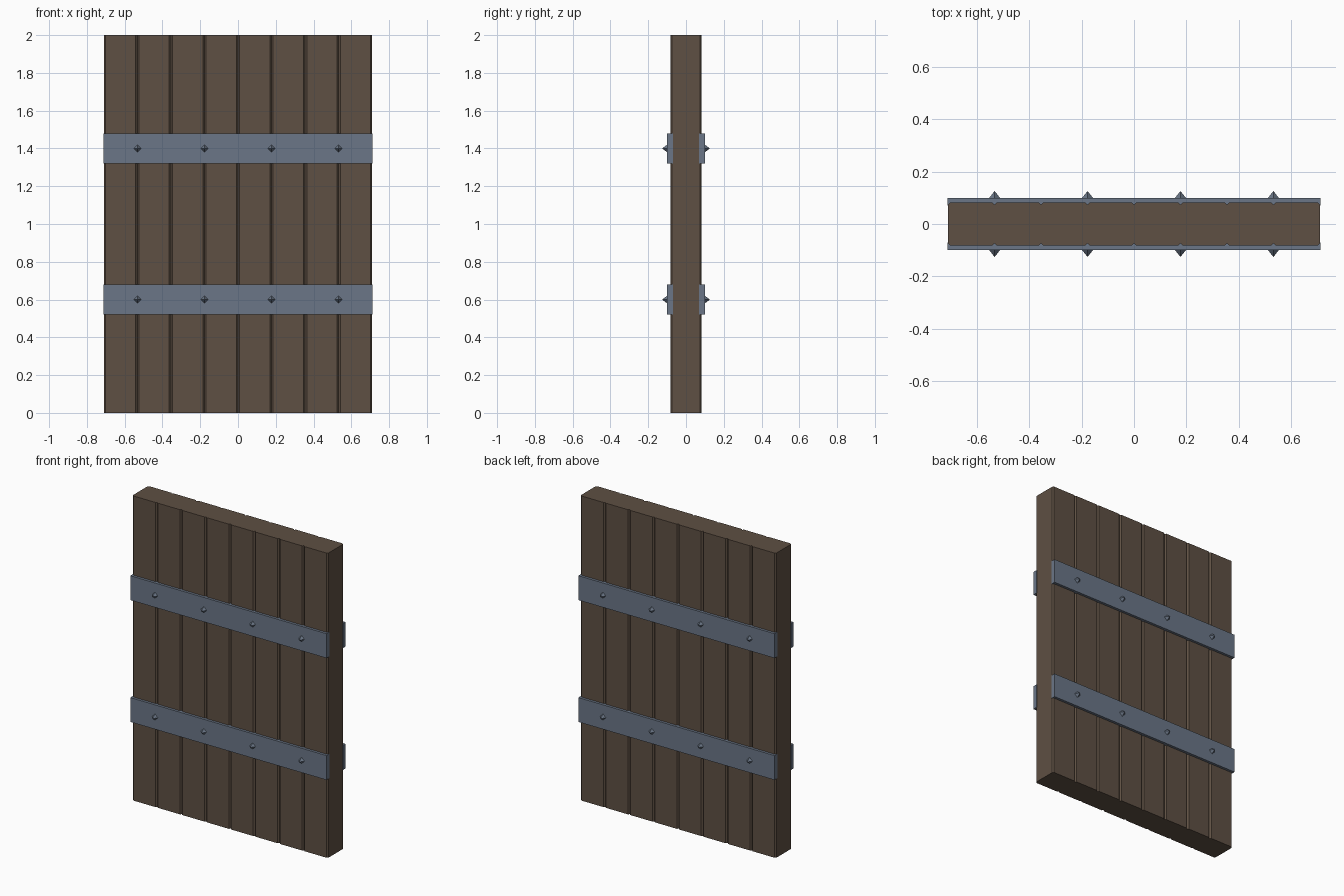
import bpy, bmesh, math
from mathutils import Matrix

if "Cube" in bpy.data.objects:
    bpy.data.objects.remove(bpy.data.objects["Cube"])

W, H, D = 1.42, 2.0, 0.083      # width, height, half depth of the timber
N = 8                           # planks


def material(name, color):
    m = bpy.data.materials.new(name)
    m.diffuse_color = (*color, 1)
    m.use_nodes = True
    m.node_tree.nodes["Principled BSDF"].inputs["Base Color"].default_value = m.diffuse_color
    return m


wood = material("dark_wood", (0.112, 0.079, 0.056))
steel = material("blue_grey_steel", (0.145, 0.182, 0.242))


def finish(name, bm, mat):
    bmesh.ops.recalc_face_normals(bm, faces=bm.faces)
    me = bpy.data.meshes.new(name)
    bm.to_mesh(me)
    bm.free()
    me.materials.append(mat)
    ob = bpy.data.objects.new(name, me)
    bpy.context.collection.objects.link(ob)
    return ob


def box(name, size, loc, mat, upright_chamfer=0):
    bm = bmesh.new()
    bmesh.ops.create_cube(bm, size=1, matrix=Matrix.Translation(loc) @ Matrix.Diagonal((*size, 1)))
    if upright_chamfer:
        edges = [e for e in bm.edges
                 if abs(e.verts[0].co.z - e.verts[1].co.z) > 0.1]
        bmesh.ops.bevel(bm, geom=edges, offset=upright_chamfer, segments=1, affect='EDGES')
    return finish(name, bm, mat)


# Vertical planks; chamfered uprights make the V grooves
pw = W / N
for i in range(N):
    box(f"plank_{i + 1}", (pw, 2 * D, H), (-W / 2 + pw * (i + 0.5), 0, H / 2), wood, 0.009)

# Metal straps and pointed studs on both faces
for side, s in (("front", -1), ("back", 1)):
    for level, z in (("lower", 0.6), ("upper", 1.4)):
        box(f"{side}_{level}_strap", (W + 0.004, 0.03, 0.16), (0, s * 0.085, z), steel)
        for k in range(4):
            x = pw * (2 * k - 3)
            bm = bmesh.new()
            bmesh.ops.create_cone(
                bm, cap_ends=True, segments=4, radius1=0.022, radius2=0, depth=0.028,
                matrix=Matrix.Translation((x, s * 0.112, z))
                @ Matrix.Rotation(-s * math.pi / 2, 4, 'X'))
            bmesh.ops.remove_doubles(bm, verts=bm.verts, dist=1e-5)
            finish(f"{side}_{level}_stud_{k + 1}", bm, steel)
